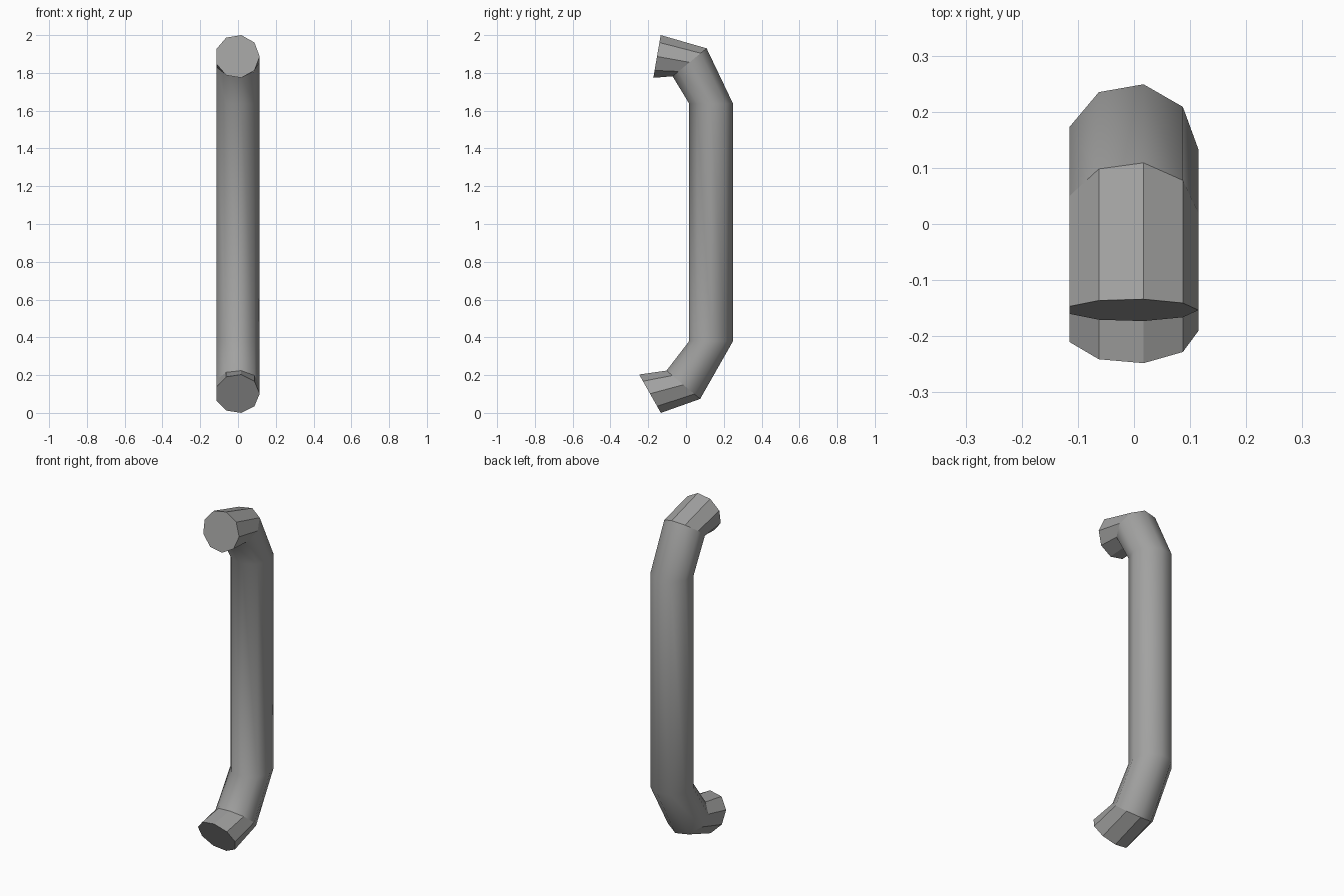
import bpy, bmesh, math
from mathutils import Vector

if "Cube" in bpy.data.objects:
    bpy.data.objects.remove(bpy.data.objects["Cube"])

R = 0.1183
SIDES = 9
# ring stations along the bent bar: back/outer (y, z) and front/inner (y, z)
stations = [
    ((-0.133, 0.000), (-0.248, 0.203)),
    ((0.075, 0.074), (-0.103, 0.224)),
    ((0.249, 0.380), (0.017, 0.380)),
    ((0.249, 1.637), (0.017, 1.637)),
    ((0.109, 1.930), (-0.071, 1.782)),
    ((-0.134, 2.000), (-0.173, 1.774)),
]

mat = bpy.data.materials.new("grey metal")
mat.diffuse_color = (0.36, 0.36, 0.355, 1)
mat.use_nodes = True
mat.node_tree.nodes["Principled BSDF"].inputs["Base Color"].default_value = mat.diffuse_color

bm = bmesh.new()
rings = []
c10 = math.cos(math.radians(10))
for outer, inner in stations:
    ring = []
    for i in range(SIDES):
        a = math.radians(10 + 360 * i / SIDES)
        t = (1 - math.cos(a) / c10) / 2        # 0 = outer side, 1 = inner side
        yz = Vector(outer).lerp(Vector(inner), t)
        ring.append(bm.verts.new((R * math.sin(a) - 0.0035, yz.x, yz.y)))
    rings.append(ring)

# tube walls: faceted end stubs, smooth middle
for s in range(len(rings) - 1):
    a, b = rings[s], rings[s + 1]
    for i in range(SIDES):
        j = (i + 1) % SIDES
        f = bm.faces.new((a[i], a[j], b[j], b[i]))
        f.smooth = 0 < s < len(rings) - 2
# end caps
bm.faces.new(rings[0])
bm.faces.new(rings[-1])
bmesh.ops.recalc_face_normals(bm, faces=bm.faces[:])

mesh = bpy.data.meshes.new("handle_bar")
bm.to_mesh(mesh)
bm.free()
mesh.materials.append(mat)
bpy.context.collection.objects.link(bpy.data.objects.new("handle_bar", mesh))
